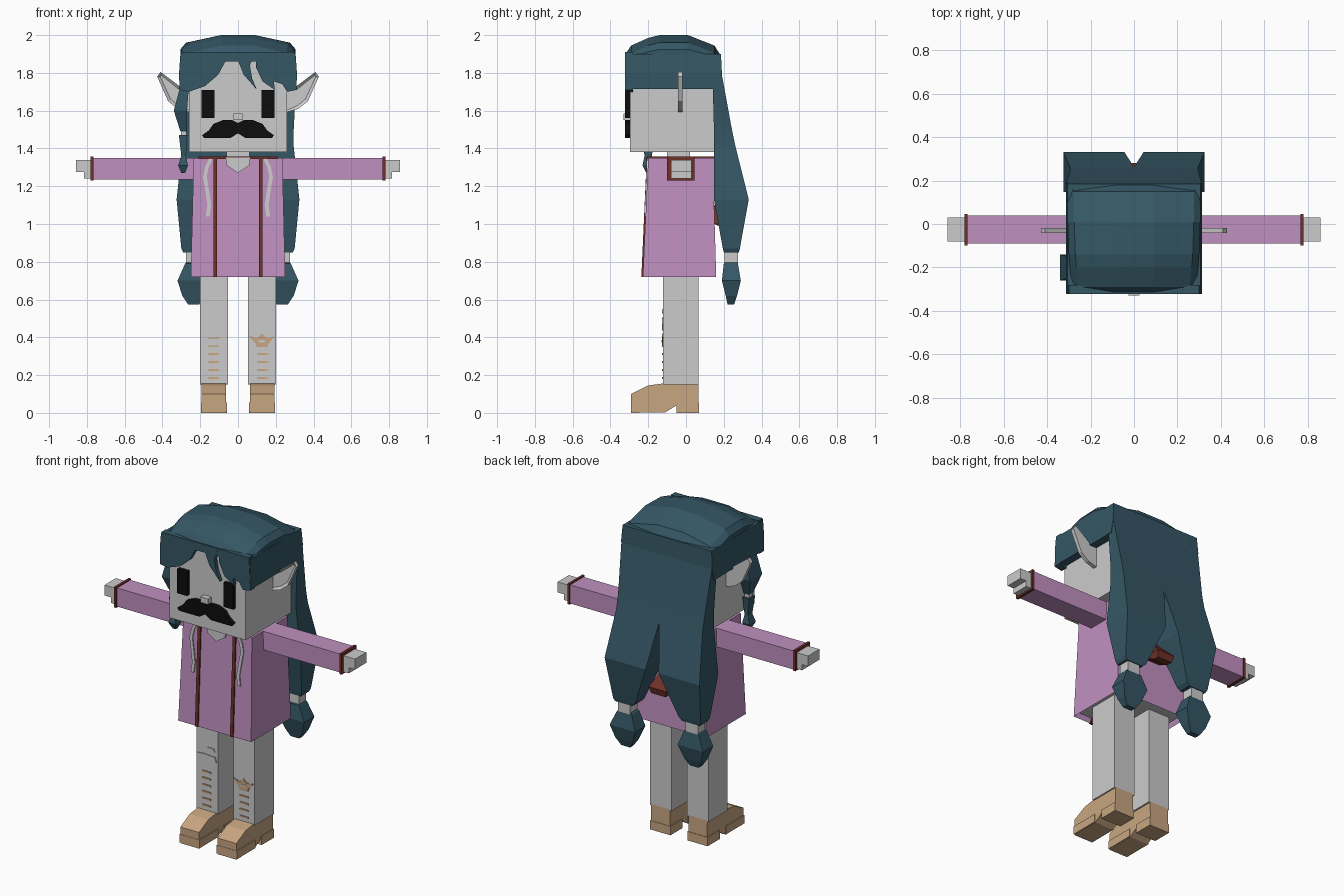
import bpy, bmesh

cube = bpy.data.objects.get("Cube")
if cube:
    bpy.data.objects.remove(cube, do_unlink=True)


def material(name, red, green, blue):
    mat = bpy.data.materials.new(name)
    mat.use_nodes = True
    mat.diffuse_color = (red, green, blue, 1)
    bsdf = next(n for n in mat.node_tree.nodes if n.type == 'BSDF_PRINCIPLED')
    bsdf.inputs["Base Color"].default_value = (red, green, blue, 1)
    return mat


grey = material("pale grey", .6, .6, .6)
pink = material("lilac pink", .53, .28, .53)
teal = material("dark teal", .035, .095, .13)
tan = material("tan leather", .58, .38, .22)
brown = material("red brown", .16, .03, .022)
black = material("black", .004, .004, .004)


def finish(name, bm, *materials):
    bmesh.ops.recalc_face_normals(bm, faces=bm.faces)
    mesh = bpy.data.meshes.new(name)
    bm.to_mesh(mesh)
    bm.free()
    for mat in materials:
        mesh.materials.append(mat)
    obj = bpy.data.objects.new(name, mesh)
    bpy.context.collection.objects.link(obj)
    return obj


def skin(bm, rings):
    """Bridge equal-length vertex rings and cap both ends."""
    rings = [[bm.verts.new(co) for co in ring] for ring in rings]
    for low, high in zip(rings, rings[1:]):
        for i in range(len(low)):
            j = (i + 1) % len(low)
            bm.faces.new((low[i], low[j], high[j], high[i]))
    return bm.faces.new(rings[0]), bm.faces.new(rings[-1])


def loft(name, mat, stations, side=1):
    """Stack rectangles given as (z, x min, x max, y min, y max)."""
    bm = bmesh.new()
    skin(bm, [[(side * a, c, z), (side * b, c, z), (side * b, d, z), (side * a, d, z)]
              for z, a, b, c, d in stations])
    return finish(name, bm, mat)


def box(name, mat, x, y, z, side=1):
    return loft(name, mat, [(h, *x, *y) for h in z], side)


def prism(name, mat, outline, near, far, side=1):
    """Extrude an (x, z) outline along y."""
    bm = bmesh.new()
    skin(bm, [[(side * x, y, z) for x, z in outline] for y in (near, far)])
    return finish(name, bm, mat)


def jacket_front(z):
    return -.2 - .045 * (1.35 - z)


# Head and face
box("head", grey, (-.26, .26), (-.297, .148), (1.38, 1.9))
box("neck", grey, (-.06, .06), (-.1, .02), (1.3, 1.4))
box("nose", grey, (-.025, .025), (-.33, -.29), (1.55, 1.585))
half = [(0, 1.535), (-.03, 1.55), (-.08, 1.55), (-.13, 1.53), (-.155, 1.495),
        (-.19, 1.47), (-.18, 1.455), (-.04, 1.455), (0, 1.48)]
prism("moustache", black, half + [(-x, z) for x, z in half[-2:0:-1]], -.322, -.29)

# Jacket with a recessed grey underside
bm = bmesh.new()
bottom, _ = skin(bm, [[(-w, jacket_front(z), z), (w, jacket_front(z), z), (w, back, z), (-w, back, z)]
                      for z, w, back in [(.72, .25, .16), (1.13, .24, .148), (1.35, .235, .148)]])
bmesh.ops.recalc_face_normals(bm, faces=bm.faces)
bmesh.ops.inset_individual(bm, faces=[bottom], thickness=.015)
bmesh.ops.translate(bm, verts=bottom.verts, vec=(0, 0, .03))
bottom.material_index = 1
finish("jacket", bm, pink, grey)
box("collar_trim", brown, (-.21, .21), (-.21, .148), (1.345, 1.357))
prism("neck_opening", grey, [(-.065, 1.352), (.065, 1.352), (.06, 1.31), (0, 1.27), (-.06, 1.31)],
      -.213, -.19)

# Small hooked tail piece on the jacket back
loft("back_tail", brown, [(.96, -.05, .05, .24, .27), (1.0, -.06, .06, .15, .28),
                          (1.1, -.02, .02, .14, .18)])

# Lacing strips, shared by both legs
lace_heights = [.18 + .042 * i for i in range(6)]

for label, side in (("left", 1), ("right", -1)):
    box(label + "_eye", black, (.125, .192), (-.322, -.29), (1.56, 1.71), side)

    # Pointed ear with a recessed front
    bm = bmesh.new()
    outline = [(.25, 1.75), (.31, 1.73), (.41, 1.805), (.428, 1.78),
               (.37, 1.65), (.32, 1.61), (.25, 1.59)]
    front, _ = skin(bm, [[(side * x, y, z) for x, z in outline] for y in (-.042, -.018)])
    bmesh.ops.recalc_face_normals(bm, faces=bm.faces)
    bmesh.ops.inset_individual(bm, faces=[front], thickness=.017)
    bmesh.ops.translate(bm, verts=front.verts, vec=(0, .012, 0))
    finish(label + "_ear", bm, grey)

    # Sleeve, cuff and stepped hand
    box(label + "_sleeve", pink, (.2, .77), (-.09, .04), (1.235, 1.35), side)
    box(label + "_cuff", brown, (.765, .78), (-.1, .045), (1.23, 1.357), side)
    prism(label + "_hand", grey, [(.76, 1.34), (.858, 1.34), (.858, 1.275), (.815, 1.275),
                                  (.815, 1.24), (.76, 1.24)], -.08, .03, side)

    # Jacket edging and drawstring
    loft(label + "_front_trim", brown,
         [(z, .11, .13, jacket_front(z) - .008, jacket_front(z) + .01) for z in (.72, 1.35)], side)
    path = [(1.04, .15), (1.1, .142), (1.17, .152), (1.25, .165), (1.3, .155), (1.35, .132)]
    loft(label + "_drawstring", grey,
         [(z, x, x + .02, jacket_front(z) - .007, jacket_front(z) + .01) for z, x in path], side)

    # Leg, lacing and shoe
    box(label + "_leg", grey, (.053, .2), (-.122, .066), (.15, .76), side)
    for z in lace_heights:
        box(label + "_lace", tan, (.1, .157), (-.128, -.12), (z, z + .01), side)
    profile = [(-.29, 0), (-.29, .1), (-.2, .145), (-.12, .156), (.066, .156),
               (.068, 0), (-.05, 0), (-.05, .04), (-.11, .003)]
    bm = bmesh.new()
    skin(bm, [[(side * x, y, z) for y, z in profile] for x in (.063, .192)])
    finish(label + "_shoe", bm, tan)
    box(label + "_sole_rim", tan, (.058, .197), (-.292, -.11), (.005, .055), side)
    box(label + "_heel_rim", tan, (.058, .197), (-.05, .07), (0, .055), side)

    # Side hair panel
    loft(label + "_side_hair", teal, [(1.715, .255, .31, -.32, .17), (1.8, .255, .312, -.32, .19),
                                      (1.9, .25, .305, -.318, .185)], side)

    # Long back lock, tie and bead-shaped end
    loft(label + "_back_lock", teal,
         [(.85, .17, .29, .2, .28), (.87, .15, .3, .195, .285), (1.13, .045, .325, .148, .332),
          (1.41, 0, .295, .148, .262), (1.5, 0, .295, .148, .243), (1.79, 0, .31, .14, .19),
          (1.9, 0, .3, .1, .185)], side)
    box(label + "_hair_tie", grey, (.19, .275), (.205, .275), (.78, .86), side)
    loft(label + "_lock_end", teal,
         [(.575, .205, .265, .22, .255), (.62, .175, .295, .21, .27), (.7, .145, .32, .19, .29),
          (.79, .18, .28, .2, .275), (.8, .19, .27, .21, .265)], side)

# Torn patches on the trousers
prism("knee_tear", grey, [(-.195, .5), (-.15, .505), (-.07, .5), (-.06, .47), (-.09, .435),
                          (-.15, .435), (-.185, .465)], -.128, -.12)
prism("thigh_tear", grey, [(-.145, .525), (-.07, .53), (-.08, .55), (-.12, .55)], -.128, -.12)
prism("knee_patch", tan, [(.055, .41), (.1, .395), (.125, .42), (.15, .395), (.193, .405),
                          (.165, .37), (.15, .35), (.1, .35), (.09, .37)], -.128, -.12)
box("knee_patch_hole", grey, (.108, .142), (-.13, -.12), (.372, .385))

# Hair cap: lofted front to back with chamfered sides
bm = bmesh.new()
caps = [(-.32, 1.9, .28), (-.29, 1.945, .285), (-.2, 1.985, .295), (-.14, 2, .3),
        (.01, 2, .305), (.15, 1.945, .305), (.185, 1.89, .3)]
skin(bm, [[(-w, y, 1.885), (-w, y, max(1.886, top - .075)), (-w + .03, y, top - .04), (-.09, y, top),
           (.09, y, top), (w - .03, y, top - .04), (w, y, max(1.886, top - .075)), (w, y, 1.885)]
          for y, top, w in caps])
finish("hair_cap", bm, teal)

# Fringe with a parting and a narrow slit
prism("fringe_right", teal, [(-.3, 1.91), (-.31, 1.71), (-.26, 1.7), (-.175, 1.73), (-.105, 1.79),
                             (-.07, 1.855), (-.035, 1.885), (-.01, 1.885), (.01, 1.84), (.03, 1.79),
                             (.07, 1.745), (.1, 1.71), (.075, 1.77), (.063, 1.84), (.085, 1.895),
                             (.085, 1.91)], -.322, -.28)
prism("fringe_left", teal, [(.08, 1.91), (.095, 1.895), (.095, 1.83), (.13, 1.755), (.195, 1.71),
                            (.19, 1.755), (.235, 1.74), (.26, 1.7), (.312, 1.71), (.3, 1.91)],
      -.322, -.28)

# Single braid hanging beside the face
loft("side_braid", teal, [(1.49, -.305, -.27, -.22, -.18), (1.6, -.34, -.27, -.26, -.14),
                          (1.73, -.305, -.26, -.25, -.15)])
box("braid_tie", grey, (-.303, -.272), (-.218, -.182), (1.465, 1.5))
loft("braid_end", teal, [(1.27, -.3, -.28, -.21, -.19), (1.31, -.317, -.265, -.23, -.17),
                         (1.36, -.3, -.275, -.22, -.18), (1.47, -.313, -.268, -.23, -.17)])
